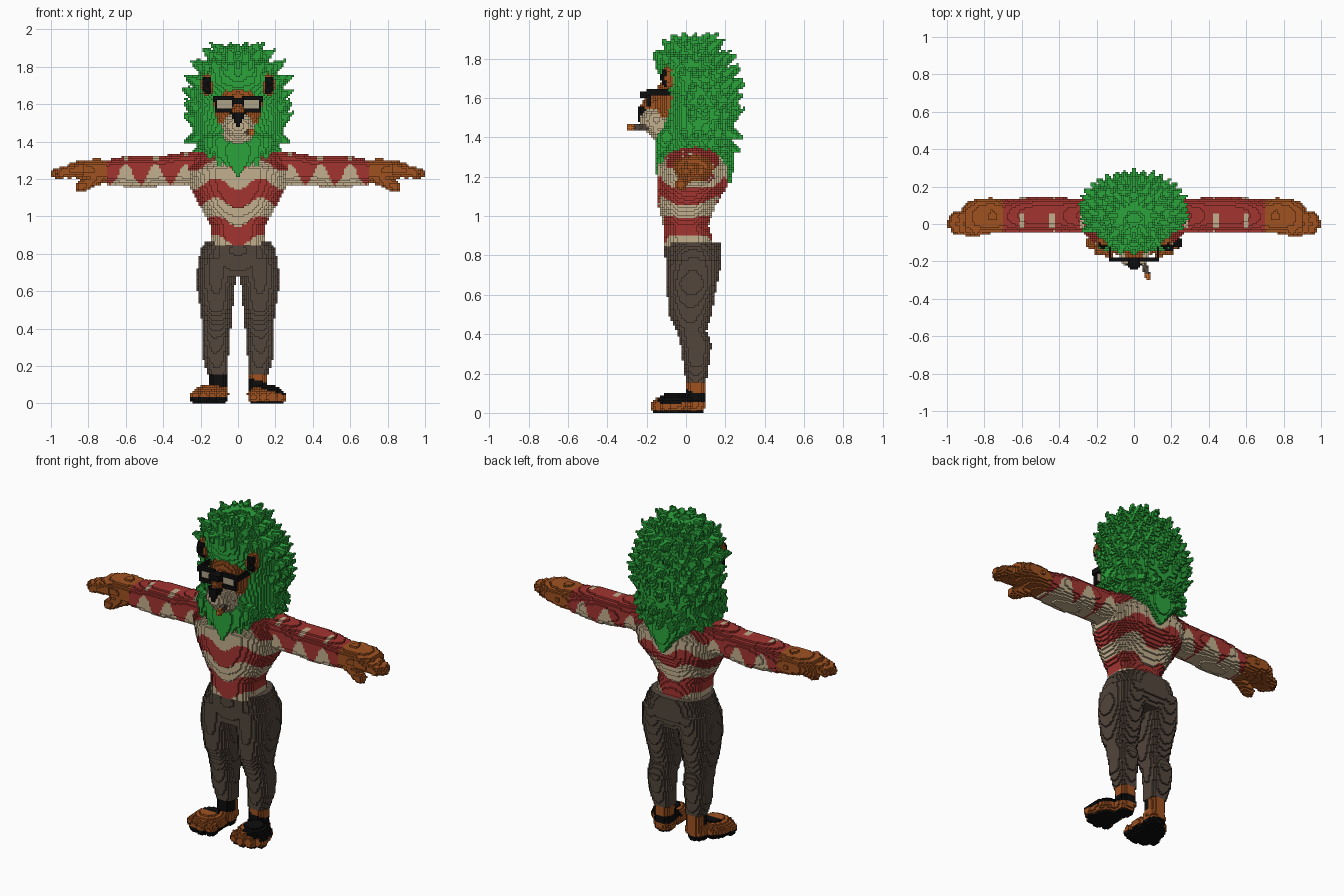
import bpy, math, random
from mathutils import Vector

if "Cube" in bpy.data.objects:
    bpy.data.objects.remove(bpy.data.objects["Cube"])
random.seed(4)
V = 2 / 180  # block size

COLOURS = {
    "green": (.025, .37, .045), "red": (.36, .035, .03), "tan": (.54, .43, .27),
    "fur": (.35, .085, .015), "trouser": (.085, .061, .045), "black": (.004, .004, .004),
    "ember": (.6, .16, .02), "lens": (.42, .36, .25),
}
MATS = {}
for key, rgb in COLOURS.items():
    m = bpy.data.materials.new(key)
    m.use_nodes = True
    m.diffuse_color = (*rgb, 1)
    m.node_tree.nodes["Principled BSDF"].inputs["Base Color"].default_value = (*rgb, 1)
    MATS[key] = m


# Solid shapes, each returned as a set of block cells
def fill(lo, hi, test):
    r = [range(math.floor(a / V), math.ceil(b / V) + 1) for a, b in zip(lo, hi)]
    return {(i, j, k) for i in r[0] for j in r[1] for k in r[2]
            if k >= 0 and test((i + .5) * V, (j + .5) * V, (k + .5) * V)}


def box(lo, hi):
    return fill(lo, hi, lambda *p: all(a <= q <= b for a, q, b in zip(lo, p, hi)))


def ball(c, r):
    return fill([a - b for a, b in zip(c, r)], [a + b for a, b in zip(c, r)],
                lambda *p: sum(((q - a) / b) ** 2 for q, a, b in zip(p, c, r)) <= 1)


def cone(p, q, r0, r1):
    p, q = Vector(p), Vector(q)
    d = q - p
    n = d.length_squared
    big = max(r0, r1)

    def test(x, y, z):
        w = Vector((x, y, z)) - p
        t = min(1, max(0, w.dot(d) / n))
        return (w - d * t).length <= r0 + (r1 - r0) * t
    return fill([min(a, b) - big for a, b in zip(p, q)],
                [max(a, b) + big for a, b in zip(p, q)], test)


def section(stations, t):
    for s, e in zip(stations, stations[1:]):
        if s[0] <= t <= e[0]:
            f = (t - s[0]) / (e[0] - s[0])
            return [a + (b - a) * f for a, b in zip(s[1:], e[1:])]


def loft(axis, stations, power=2.4):
    """Stations hold position, two centres and two radii of the cross-section."""
    cells = set()
    u, v = [n for n in range(3) if n != axis]
    for n in range(math.floor(stations[0][0] / V), math.ceil(stations[-1][0] / V)):
        s = section(stations, (n + .5) * V)
        if not s:
            continue
        a, b, ra, rb = s
        for i in range(math.floor((a - ra) / V), math.ceil((a + ra) / V)):
            for j in range(math.floor((b - rb) / V), math.ceil((b + rb) / V)):
                if abs(((i + .5) * V - a) / ra) ** power + abs(((j + .5) * V - b) / rb) ** power <= 1:
                    c = [0, 0, 0]
                    c[axis], c[u], c[v] = n, i, j
                    cells.add(tuple(c))
    return cells


def flip(cells):
    return {(-1 - i, j, k) for i, j, k in cells}


def build(name, cells, rule):
    """Skin a set of cells with square faces, coloured by a key or a rule."""
    verts, faces, keys = {}, [], []
    for c in cells:
        key = rule if isinstance(rule, str) else rule(*((q + .5) * V for q in c))
        for d in range(3):
            u, v = (d + 1) % 3, (d + 2) % 3
            for side in (0, 1):
                near = list(c)
                near[d] += 2 * side - 1
                if tuple(near) in cells:
                    continue
                quad = []
                for a, b in ((0, 0), (1, 0), (1, 1), (0, 1)):
                    p = list(c)
                    p[d] += side
                    p[u] += a
                    p[v] += b
                    quad.append(verts.setdefault(tuple(p), len(verts)))
                faces.append(quad if side else quad[::-1])
                keys.append(key)
    mesh = bpy.data.meshes.new(name)
    mesh.from_pydata([[q * V for q in p] for p in verts], [], faces)
    used = sorted(set(keys))
    for key in used:
        mesh.materials.append(MATS[key])
    mesh.polygons.foreach_set("material_index", [used.index(k) for k in keys])
    mesh.update()
    bpy.context.collection.objects.link(bpy.data.objects.new(name, mesh))


def pair(name, cells, rule, right_rule=None):
    build("left_" + name, cells, rule)
    build("right_" + name, flip(cells), right_rule or rule)


# Striped shirt
def shirt(x, y, z):
    s = z + .03 * math.cos(x * math.tau / .24)
    return "red" if (s - .87) / .2 % 1 < .52 else "tan"


def sleeve(x, y, z):
    wave = math.cos((abs(x) - .6) * math.tau / .16)
    spot = wave > .85 and abs(y - .02) < .04
    return "red" if z > 1.225 + .055 * wave and not spot else "tan"


build("torso", loft(2, [
    (.85, 0, .015, .15, .13), (.95, 0, 0, .15, .115), (1.05, 0, .005, .2, .145),
    (1.15, 0, .03, .255, .18), (1.25, 0, .03, .28, .18), (1.32, 0, .04, .25, .13),
    (1.36, 0, .05, .2, .09)]), shirt)
pair("arm", loft(0, [
    (.18, .05, 1.25, .1, .1), (.3, .04, 1.255, .09, .085), (.4, .05, 1.245, .095, .08),
    (.5, .05, 1.24, .1, .085), (.6, .045, 1.24, .095, .08), (.7, .04, 1.235, .088, .066)]), sleeve)

# Hands with four fingers and a thumb
hand = loft(0, [(.7, .04, 1.24, .088, .064), (.76, .045, 1.245, .095, .062),
                (.84, .04, 1.25, .095, .05), (.9, .03, 1.25, .08, .038)])
for y, tip in ((.09, .9), (.045, .96), (0, .975), (-.035, .95)):
    hand |= cone((.84, y, 1.255), (tip, y * .8, 1.23), .034, .026)
hand |= cone((.74, 0, 1.21), (.84, -.025, 1.16), .036, .03)
pair("hand", hand, "fur")

# Trousers
build("trouser_seat", loft(2, [(.68, 0, .03, .17, .12), (.75, 0, .04, .215, .142),
                               (.82, 0, .037, .2, .145), (.87, 0, .035, .17, .14)]), "trouser")
pair("trouser_leg", loft(2, [
    (.16, .107, .05, .056, .052), (.25, .12, .052, .07, .066), (.35, .12, .052, .074, .08),
    (.42, .113, .027, .077, .077), (.5, .115, .02, .085, .11), (.65, .12, .03, .105, .128),
    (.78, .11, .04, .1, .142)]), "trouser")

# Feet with sandal straps and soles
foot = ball((.11, .04, .045), (.057, .062, .06)) | ball((.15, -.06, .045), (.095, .1, .06))
foot |= loft(2, [(.05, .1, .05, .05, .05), (.17, .11, .05, .05, .05)])
for x, y in ((.085, -.13), (.135, -.145), (.185, -.135), (.225, -.1)):
    foot |= ball((x, y, .035), (.032, .035, .04))


def left_sandal(x, y, z):
    strap = y > -.05 and .06 < z < .1
    band = abs(z - .12 + .3 * (x - .06)) < .018 and y < .03
    return "black" if strap or band or z < V else "fur"


def right_sandal(x, y, z):
    strap = y > -.06 and z > .085 and y < .06
    return "black" if strap or z < .03 else "fur"


pair("foot", foot, left_sandal, right_sandal)

# Mane: core, beard, nape and spiky tufts
core = [(1.33, 0, .05, .2, .18), (1.45, 0, .06, .24, .18), (1.6, 0, .08, .255, .17),
        (1.72, 0, .045, .235, .185), (1.8, 0, .02, .19, .17), (1.86, 0, .03, .13, .11),
        (1.89, 0, .03, .06, .05)]
mane = loft(2, core, 2.1)
mane |= loft(2, [(1.2, 0, -.13, .012, .02), (1.27, 0, -.115, .07, .04),
                 (1.35, 0, -.08, .155, .075), (1.42, 0, -.06, .18, .09)])
mane |= loft(2, [(1.17, 0, .21, .015, .02), (1.25, 0, .195, .08, .05), (1.35, 0, .14, .19, .1)])
for level, z in enumerate((1.36, 1.43, 1.5, 1.57, 1.64, 1.71, 1.78, 1.84, 1.87)):
    cx, cy, rx, ry = section(core, z)
    count = 18 if z < 1.8 else 11
    for n in range(count):
        a = (n + level % 2 / 2) * math.tau / count
        front = math.cos(a)
        if z < 1.73 and front > .45:
            continue
        out = Vector((math.sin(a), -front, 0))
        p = Vector((rx * out.x, cy + ry * out.y, z))
        reach = random.uniform(.035, .055) * (.4 if front > .4 else 1)
        rise = random.uniform(.03, .06) if z > 1.45 else -.03
        mane |= cone(p - out * .03, p + out * reach + Vector((0, 0, rise)), .045, .007)
for x in (.05, .1, .15):
    lock = cone((x, -.1, 1.4), (x, -.13, 1.2 + x * .7), .045, .008)
    mane |= lock | flip(lock)
build("mane", mane, "green")

# Head, muzzle and ears
build("head", ball((0, -.03, 1.57), (.14, .13, .17)),
      lambda x, y, z: "tan" if z < 1.5 and y < -.1 else "fur")
build("muzzle", ball((0, -.15, 1.485), (.085, .085, .07)) | ball((0, -.13, 1.435), (.085, .065, .05)),
      "tan")
build("nose_bridge", ball((0, -.155, 1.56), (.045, .075, .05)), "fur")
build("nose", loft(2, [(1.48, 0, -.225, .012, .02), (1.52, 0, -.225, .025, .022),
                       (1.55, 0, -.215, .04, .028)]), "black")
pair("ear", ball((.162, -.09, 1.705), (.036, .04, .058)),
     lambda x, y, z: "black" if y < -.095 and abs(abs(x) - .165) < .02 and z < 1.74 else "fur")

# Glasses
rim = box((.02, -.2, 1.555), (.125, -.175, 1.645))
hole = box((.038, -.3, 1.578), (.108, 0, 1.622))
pair("glasses_rim", rim - hole, "black")
pair("glasses_lens", box((.036, -.189, 1.575), (.112, -.177, 1.625)), "lens")
pair("glasses_temple", box((.12, -.2, 1.61), (.135, -.06, 1.64)), "black")
build("glasses_bridge", box((-.03, -.235, 1.605), (.03, -.18, 1.635)), "black")

# Cigarette
build("cigarette", cone((.045, -.18, 1.45), (.075, -.285, 1.45), .016, .016),
      lambda x, y, z: "ember" if y < -.27 else "trouser")
